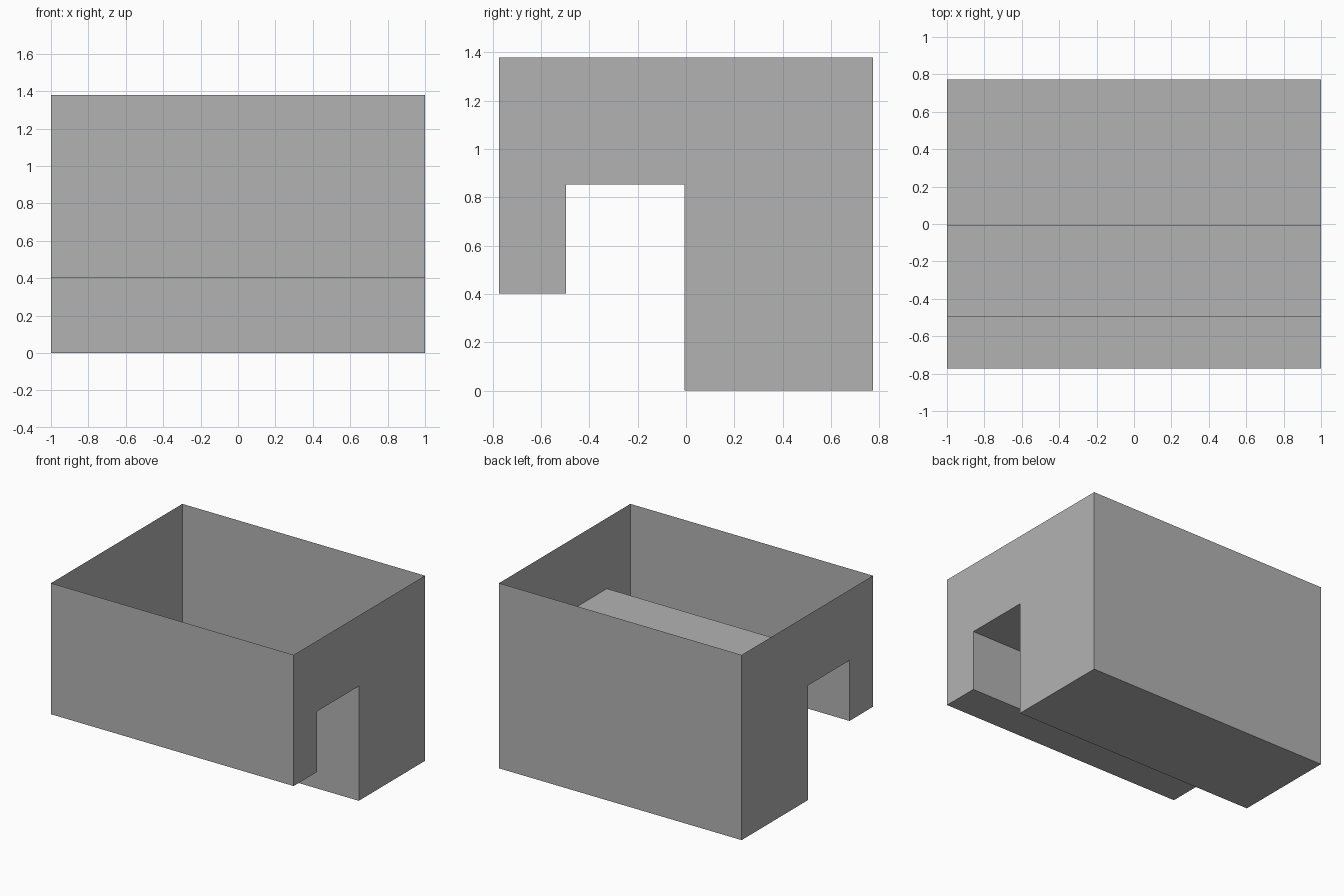
import bpy
import bmesh

cube = bpy.data.objects.get("Cube")
if cube:
    bpy.data.objects.remove(cube, do_unlink=True)

# Single plain grey
grey = bpy.data.materials.new("plain grey")
grey.use_nodes = True
colour = (0.45, 0.45, 0.45, 1)
grey.diffuse_color = colour
grey.node_tree.nodes["Principled BSDF"].inputs["Base Color"].default_value = colour

HALF_X, HALF_Y, TOP = 1.0, 0.773, 1.38

# Side outline from front rim, under the stepped floor, to back rim
outline = [(-HALF_Y, TOP), (-HALF_Y, 0.403), (-0.497, 0.403), (-0.497, 0.854),
           (-0.006, 0.854), (-0.006, 0), (HALF_Y, 0), (HALF_Y, TOP)]

bm = bmesh.new()
low = [bm.verts.new((-HALF_X, y, z)) for y, z in outline]
high = [bm.verts.new((HALF_X, y, z)) for y, z in outline]

# Front, floor, channel and back sheets; the top stays open
for i in range(len(outline) - 1):
    bm.faces.new((low[i], low[i + 1], high[i + 1], high[i]))

# Side walls
bm.faces.new(high)
bm.faces.new(low[::-1])

mesh = bpy.data.meshes.new("open_stepped_bin")
bm.to_mesh(mesh)
bm.free()
mesh.materials.append(grey)
bin_object = bpy.data.objects.new("open_stepped_bin", mesh)
bpy.context.collection.objects.link(bin_object)
